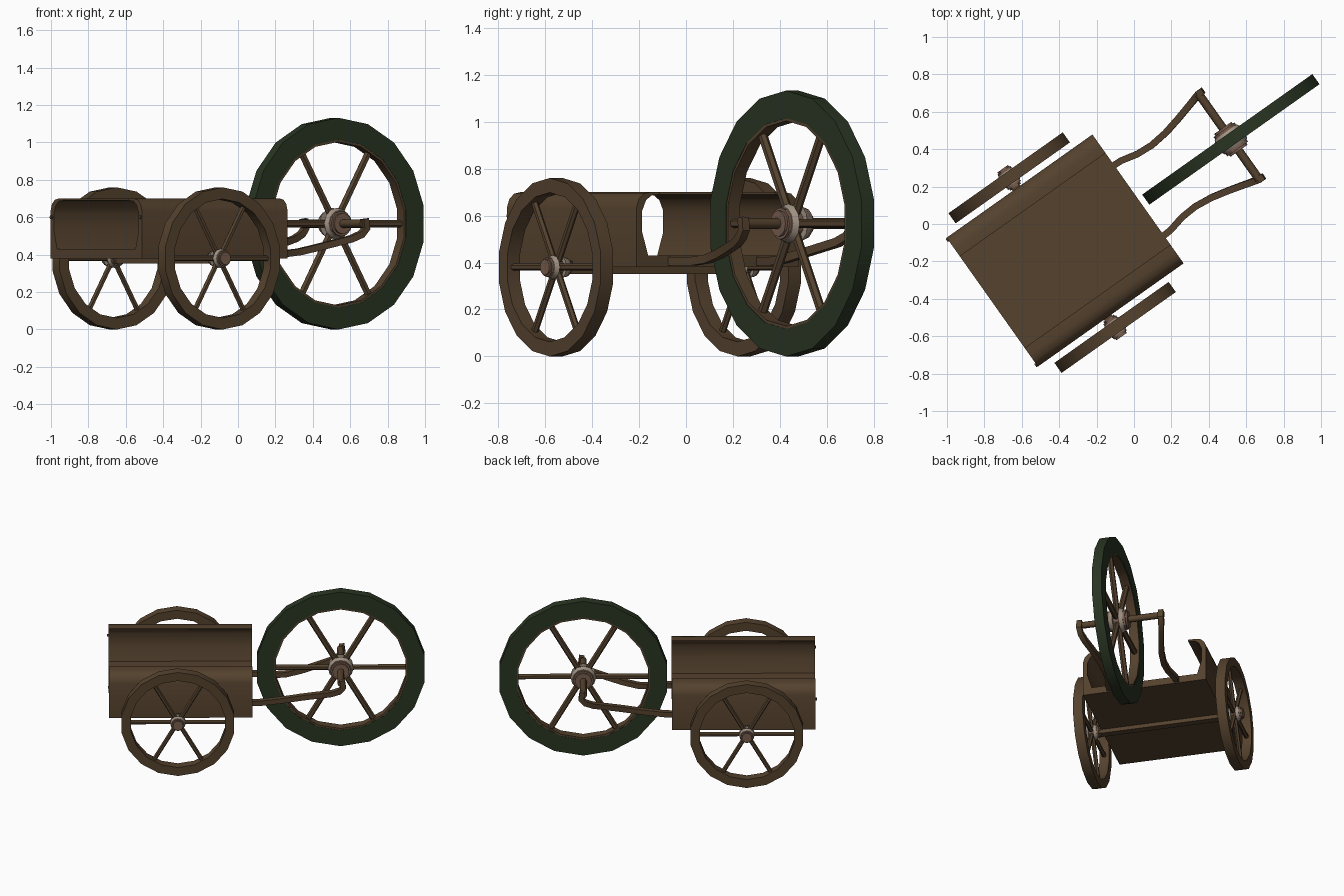
import bpy, bmesh, math
from mathutils import Matrix, Vector

if "Cube" in bpy.data.objects:
    bpy.data.objects.remove(bpy.data.objects["Cube"])

# The cart points along local +x and is turned about z as a whole
TURN = Matrix.Rotation(math.radians(35.3), 4, 'Z')
CENTRE = 0.097        # sideways position of the cart body's middle
YOKE = 0.088          # middle of the pulling frame
BIG = Vector((0.684, 0.07, 0.566))


def material(name, rgb):
    m = bpy.data.materials.new(name)
    m.diffuse_color = (*rgb, 1)
    m.use_nodes = True
    m.node_tree.nodes["Principled BSDF"].inputs["Base Color"].default_value = m.diffuse_color
    return m


WOOD = material("brown wood", (0.09, 0.054, 0.027))
GREEN = material("dark green", (0.022, 0.035, 0.016))
HUB = material("reddish metal", (0.19, 0.11, 0.075))
PALE = material("pale metal", (0.36, 0.29, 0.23))


def finish(name, bm, mat, smooth=None):
    bmesh.ops.recalc_face_normals(bm, faces=bm.faces)
    bm.transform(TURN)
    me = bpy.data.meshes.new(name)
    bm.to_mesh(me)
    bm.free()
    ob = bpy.data.objects.new(name, me)
    bpy.context.collection.objects.link(ob)
    me.materials.append(mat)
    if smooth:
        bpy.context.view_layer.objects.active = ob
        ob.select_set(True)
        bpy.ops.object.shade_smooth_by_angle(angle=math.radians(smooth))
        ob.select_set(False)
    return ob


def rod(bm, p, q, r, sides=8, r2=None):
    p, q = Vector(p), Vector(q)
    d = q - p
    m = Matrix.Translation((p + q) / 2) @ d.to_track_quat('Z', 'Y').to_matrix().to_4x4()
    bmesh.ops.create_cone(bm, cap_ends=True, segments=sides, radius1=r,
                          radius2=r if r2 is None else r2, depth=d.length, matrix=m)


def ring(name, c, r_out, r_in, width, sides, mat):
    """Square-section rim lying in the local xz plane."""
    bm = bmesh.new()
    rows = []
    for i in range(sides):
        t = math.tau * i / sides + math.pi / 2
        rows.append([bm.verts.new((c[0] + r * math.cos(t), c[1] + y, c[2] + r * math.sin(t)))
                     for r, y in ((r_out, -width / 2), (r_out, width / 2),
                                  (r_in, width / 2), (r_in, -width / 2))])
    for i in range(sides):
        a, b = rows[i], rows[(i + 1) % sides]
        for k in range(4):
            bm.faces.new((a[k], b[k], b[(k + 1) % 4], a[(k + 1) % 4]))
    finish(name, bm, mat, 30)


def wheel(name, c, r_out, r_in, spoke_r, hub_r, hub_len, tyre=None):
    if tyre:
        ring(name + "_tyre", c, r_out, r_in + 0.012, 0.066, 18, tyre)
        ring(name + "_rim", c, r_in + 0.013, r_in, 0.062, 18, WOOD)
    else:
        ring(name + "_rim", c, r_out, r_in, 0.066, 18, WOOD)
    # six spokes
    bm = bmesh.new()
    for i in range(6):
        t = math.tau * i / 6
        d = Vector((math.cos(t), 0, math.sin(t)))
        rod(bm, c + d * hub_r * 0.5, c + d * (r_in + 0.012), spoke_r, 6)
    finish(name + "_spokes", bm, WOOD)
    # barrel hub and flanges
    y = Vector((0, 1, 0))
    bm = bmesh.new()
    rod(bm, c - y * hub_len / 2, c + y * hub_len / 2, hub_r * 0.66, 12)
    finish(name + "_hub", bm, HUB, 30)
    bm = bmesh.new()
    for s in (-1, 1):
        rod(bm, c + y * s * hub_len * 0.14, c + y * s * hub_len * 0.32, hub_r, 12, hub_r * 0.85)
    finish(name + "_hub_flanges", bm, PALE, 30)
    bm = bmesh.new()
    for s in (-1, 1):
        rod(bm, c + y * s * hub_len * 0.3, c + y * s * hub_len * 0.42, hub_r * 0.8, 12)
    finish(name + "_hub_collars", bm, HUB, 30)


# Wheels: two cart wheels and the big front wheel
for label, s in (("left", 1), ("right", -1)):
    wheel(label + "_wheel", Vector((-0.402, CENTRE + s * 0.49, 0.38)),
          0.38, 0.318, 0.015, 0.052, 0.12)
wheel("front_wheel", BIG, 0.566, 0.437, 0.02, 0.085, 0.15, GREEN)

# Cart body: open trough with inward-curling walls, open at both ends
outer = [(0.422, 0.38), (0.422, 0.635), (0.41, 0.67), (0.385, 0.693), (0.35, 0.70), (0.30, 0.70)]
inner = [(0.30, 0.69), (0.345, 0.686), (0.373, 0.665), (0.393, 0.62), (0.393, 0.53), (0.362, 0.43)]
half = outer + inner
profile = half + [(-s, z) for s, z in reversed(half)]
bm = bmesh.new()
ends = [[bm.verts.new((a, CENTRE + s, z)) for s, z in profile] for a in (-0.86, 0.095)]
n = len(profile)
for i in range(n):
    j = (i + 1) % n
    bm.faces.new((ends[0][i], ends[0][j], ends[1][j], ends[1][i]))
h = len(half)
for e in ends:    # end caps: wall strips and the floor edge
    for i in range(len(outer) - 1):
        bm.faces.new((e[i], e[i + 1], e[h - 2 - i], e[h - 1 - i]))
        bm.faces.new((e[n - 1 - i], e[n - 2 - i], e[n - h + 1 + i], e[n - h + i]))
    bm.faces.new((e[0], e[h - 1], e[h], e[n - 1]))
finish("cart_body", bm, WOOD, 40)

# Small pegs at the rear corners
bm = bmesh.new()
for s in (-1, 1):
    rod(bm, (-0.868, CENTRE + s * 0.41, 0.60), (-0.85, CENTRE + s * 0.41, 0.60), 0.01, 8)
finish("rear_pegs", bm, WOOD)

# Cart axle, a square beam under the floor
bm = bmesh.new()
bmesh.ops.create_cube(bm, size=1, matrix=Matrix.Translation((-0.402, CENTRE, 0.379))
                      @ Matrix.Diagonal((0.05, 0.98, 0.054, 1)))
finish("cart_axle", bm, WOOD)

# Front wheel axle
bm = bmesh.new()
rod(bm, (BIG.x, YOKE - 0.28, BIG.z), (BIG.x, YOKE + 0.28, BIG.z), 0.023, 8)
finish("front_axle", bm, WOOD, 50)

# Curved shafts joining the body to the front axle
path = [(0.06, 0.232, 0.405), (0.14, 0.228, 0.405), (0.23, 0.207, 0.406), (0.32, 0.201, 0.415),
        (0.42, 0.212, 0.436), (0.52, 0.235, 0.46), (0.62, 0.262, 0.485), (0.675, 0.277, 0.51),
        (0.70, 0.281, 0.54), (0.692, 0.28, 0.592)]
for label, s in (("left", 1), ("right", -1)):
    pts = [Vector((a, YOKE + s * b, z)) for a, b, z in path]
    bm = bmesh.new()
    loops = []
    for i, p in enumerate(pts):
        t = (pts[min(i + 1, len(pts) - 1)] - pts[max(i - 1, 0)]).normalized()
        side = (Vector((0, 1, 0)) - t * t.y).normalized() * 0.018
        up = t.cross(side)
        loops.append([bm.verts.new(p + side * u + up * v)
                      for u, v in ((-1, -1), (1, -1), (1, 1), (-1, 1))])
    for a, b in zip(loops, loops[1:]):
        for k in range(4):
            bm.faces.new((a[k], a[(k + 1) % 4], b[(k + 1) % 4], b[k]))
    bm.faces.new(loops[0])
    bm.faces.new(loops[-1])
    finish(label + "_shaft", bm, WOOD, 40)
